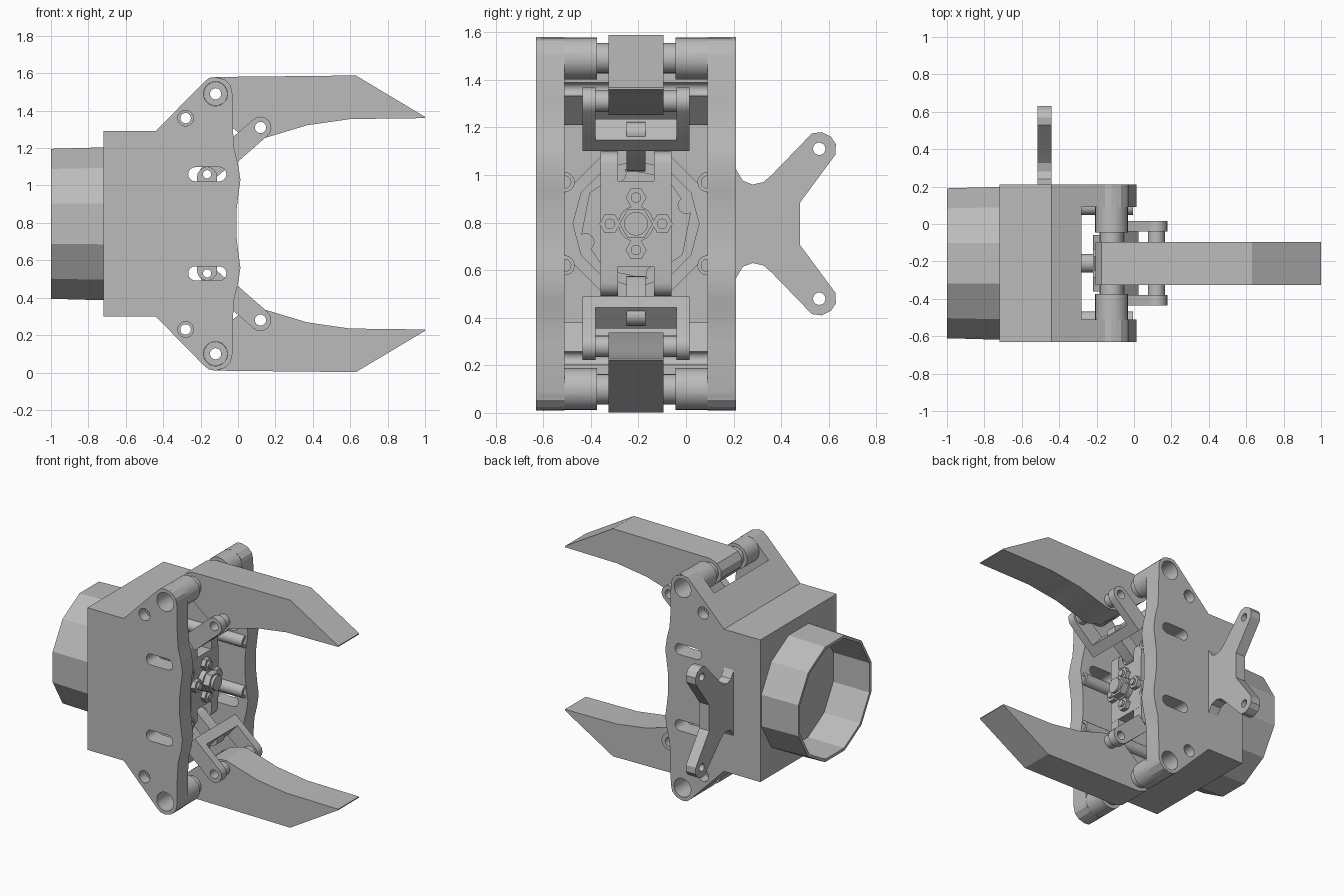
import bpy, bmesh
from math import sin, cos, pi, atan2
from mathutils import Vector

cube = bpy.data.objects.get("Cube")
if cube:
    bpy.data.objects.remove(cube)

# The parts are built around the jaw's own centre, then moved into place
CENTRE = Vector((0, -0.21, 0.795))
SIDES = (1, -1)
parts = []

grey = bpy.data.materials.new("grey")
grey.use_nodes = True
colour = (0.5, 0.5, 0.5, 1)
grey.diffuse_color = colour
grey.node_tree.nodes["Principled BSDF"].inputs["Base Color"].default_value = colour


def prism(name, pts, axis, lo, hi, keep=True, scale=1):
    """Extrude a profile along x (points are y, z) or along y (points are x, z)."""
    bm = bmesh.new()

    def ring(d, k):
        if axis == "x":
            return [bm.verts.new((d, a * k, b * k)) for a, b in pts]
        return [bm.verts.new((a, d, b)) for a, b in pts]

    r0, r1 = ring(lo, 1), ring(hi, scale)
    bm.faces.new(r0)
    bm.faces.new(r1[::-1])
    n = len(pts)
    for i in range(n):
        j = (i + 1) % n
        bm.faces.new((r0[i], r1[i], r1[j], r0[j]))
    bmesh.ops.recalc_face_normals(bm, faces=bm.faces)
    me = bpy.data.meshes.new(name)
    bm.to_mesh(me)
    bm.free()
    ob = bpy.data.objects.new(name, me)
    bpy.context.collection.objects.link(ob)
    me.materials.append(grey)
    if keep:
        parts.append(ob)
    return ob


def circle(a, b, r, n=20, turn=0):
    return [(a + r * cos(turn + 2 * pi * i / n), b + r * sin(turn + 2 * pi * i / n)) for i in range(n)]


def capsule(p, q, r, n=8):
    t = atan2(q[1] - p[1], q[0] - p[0])
    out = []
    for c, start in ((q, t - pi / 2), (p, t + pi / 2)):
        out += [(c[0] + r * cos(start + pi * i / n), c[1] + r * sin(start + pi * i / n)) for i in range(n + 1)]
    return out


def flip(pts, s):
    return [(a, b * s) for a, b in pts]


def mirrored(half):
    """Close an upper half profile with its reflection below."""
    return half + [(a, -b) for a, b in reversed(half)]


def rect(a0, a1, b0, b1):
    return [(a0, b0), (a1, b0), (a1, b1), (a0, b1)]


def boolean(ob, tool, op="DIFFERENCE"):
    mod = ob.modifiers.new(op, "BOOLEAN")
    mod.operation, mod.solver, mod.object = op, "EXACT", tool
    bpy.context.view_layer.objects.active = ob
    bpy.ops.object.modifier_apply(modifier=mod.name)
    if tool in parts:
        parts.remove(tool)
    bpy.data.objects.remove(tool)


def cut(ob, pts, axis, lo, hi):
    boolean(ob, prism("cutter", pts, axis, lo, hi, keep=False))


def join(ob, pts, axis, lo, hi):
    boolean(ob, prism("addition", pts, axis, lo, hi, keep=False), "UNION")


PIVOT, PIN, LUG = (-0.12, 0.695), (0.12, 0.515), (-0.165, 0.265)

# Housing: outer shell with side plates, hollowed and open at the jaw end
outline = mirrored([(-0.72, 0.495), (-0.44, 0.495), (-0.185, 0.755), (-0.155, 0.78), (-0.12, 0.785),
                    (-0.07, 0.77), (-0.04, 0.74), (-0.03, 0.695), (-0.027, 0.5), (-0.02, 0.4),
                    (0, 0.32), (0.013, 0.235), (0, 0.14), (-0.008, 0.07)])
housing = prism("housing", outline, "y", -0.42, 0.42)
cavity = mirrored([(-0.62, 0.415), (-0.405, 0.415), (-0.28, 0.54), (-0.28, 1), (0.3, 1)])
cut(housing, cavity, "y", -0.3, 0.3)
join(housing, circle(0, 0, 0.33, 8, pi / 8), "x", -0.65, -0.55)
cut(housing, circle(0, 0, 0.265, 12), "x", -0.8, -0.5)
for s in SIDES:
    # Hinge bosses on the inner side of each plate
    for t in SIDES:
        lo, hi = sorted((t * 0.165, t * 0.4))
        join(housing, circle(PIVOT[0], s * PIVOT[1], 0.088, 24), "y", lo, hi)
        lo, hi = sorted((t * 0.35, t * 0.5))
        cut(housing, circle(-0.28, s * 0.565, 0.042), "y", lo, hi)
    cut(housing, circle(PIVOT[0], s * PIVOT[1], 0.065), "y", -0.5, 0.5)
    cut(housing, circle(-0.28, s * 0.565, 0.028), "y", -0.5, 0.5)
    cut(housing, capsule((-0.228, s * 0.265), (-0.1, s * 0.265), 0.038), "y", -0.5, 0.5)

# Tapered rear sleeve
sleeve = prism("rear_sleeve", circle(0, 0, 0.415, 12, pi / 12), "x", -1, -0.71, scale=1.02)
cut(sleeve, circle(0, 0, 0.395, 12, pi / 12), "x", -1.1, -0.721)

# Forked mounting bracket on the back side
bracket = prism("mounting_bracket", mirrored([
    (0.41, 0.25), (0.425, 0.22), (0.45, 0.18), (0.49, 0.165), (0.535, 0.175), (0.57, 0.205),
    (0.715, 0.355), (0.74, 0.38), (0.78, 0.385), (0.82, 0.365), (0.84, 0.335), (0.838, 0.29),
    (0.69, 0.09)]), "x", -0.515, -0.44)
for s in SIDES:
    cut(bracket, circle(0.77, s * 0.315, 0.026), "x", -0.6, -0.3)

# Guide rods
for t in SIDES:
    for s in SIDES:
        rod = prism("guide_rod", circle(t * 0.3, s * 0.175, 0.042), "x", -0.64, -0.005)
        cut(rod, circle(t * 0.3, s * 0.175, 0.026), "x", -0.2, 0.1)

# Drive: rear disc, shaft and carriage with its nuts
disc = prism("drive_disc", circle(0, 0, 0.235, 8, 0.2), "x", -0.56, -0.5)
for k in range(4):
    a = 0.35 + k * pi / 2
    cut(disc, circle(0.225 * cos(a), 0.225 * sin(a), 0.035, 10), "x", -0.7, -0.4)
prism("drive_shaft", circle(0, 0, 0.05), "x", -0.53, -0.1)
carriage = prism("carriage", rect(-0.15, 0.15, -0.18, 0.18), "x", -0.22, -0.11)
for s in SIDES:
    for lo, hi in ((-0.15, -0.075), (0.075, 0.15)):
        join(carriage, capsule((-0.165, s * 0.1), (-0.165, s * 0.25), 0.054), "y", lo, hi)
    cut(carriage, circle(LUG[0], s * LUG[1], 0.022), "y", -0.3, 0.3)
for a, b in ((0.11, 0), (-0.11, 0), (0, 0.11), (0, -0.11)):
    prism("carriage_nut", circle(a, b, 0.044, 6), "x", -0.12, -0.08)
    prism("carriage_bolt", circle(a, b, 0.022, 12), "x", -0.12, -0.065)
prism("hub_collar", circle(0, 0, 0.075), "x", -0.12, -0.075)
prism("hub_nut", circle(0, 0, 0.07, 6), "x", -0.12, -0.03)
prism("hub_tip", circle(0, 0, 0.05), "x", -0.12, -0.01)

along = (Vector(LUG) - Vector(PIN)).normalized()
across = Vector((-along.y, along.x))


def link_point(d, w=0):
    return tuple(Vector(PIN) + along * d + across * w)


for s in SIDES:
    side = "upper" if s > 0 else "lower"
    # Finger with a rounded hinge end and a curved gripping edge
    finger_profile = [(-0.12, 0.785), (0.63, 0.793), (1, 0.572), (1, 0.565), (0.6, 0.56), (0.37, 0.527),
                      (0.14, 0.458), (0.1, 0.46), (0, 0.49), (-0.17, 0.625), (-0.205, 0.67),
                      (-0.205, 0.72), (-0.175, 0.765)]
    finger = prism(side + "_finger", flip(finger_profile, s), "y", -0.115, 0.115)
    join(finger, flip(circle(*PIVOT, 0.064), s), "y", -0.168, 0.168)
    join(finger, flip(circle(*PIN, 0.045), s), "y", -0.172, 0.172)
    for spot in (PIVOT, PIN):
        cut(finger, flip(circle(*spot, 0.03), s), "y", -0.4, 0.4)

    # Forked link between finger and carriage
    bar = [link_point(0.18, 0.058), link_point(0.25, 0.058), link_point(0.25, -0.058), link_point(0.18, -0.058)]
    link = prism(side + "_link", flip(bar, s), "y", -0.225, 0.225)
    prong = capsule(PIN, link_point(0.18), 0.058)
    for lo, hi in ((-0.225, -0.17), (0.17, 0.225)):
        join(link, flip(prong, s), "y", lo, hi)
    join(link, flip(capsule(link_point(0.2), LUG, 0.045), s), "y", -0.04, 0.04)
    cut(link, flip(circle(*PIN, 0.03), s), "y", -0.4, 0.4)
    cut(link, flip(circle(*LUG, 0.022), s), "y", -0.4, 0.4)

# Place everything and smooth only the shallow curves
for ob in parts:
    ob.location = CENTRE
    bpy.ops.object.select_all(action="DESELECT")
    ob.select_set(True)
    bpy.context.view_layer.objects.active = ob
    bpy.ops.object.shade_smooth_by_angle(angle=0.42)
